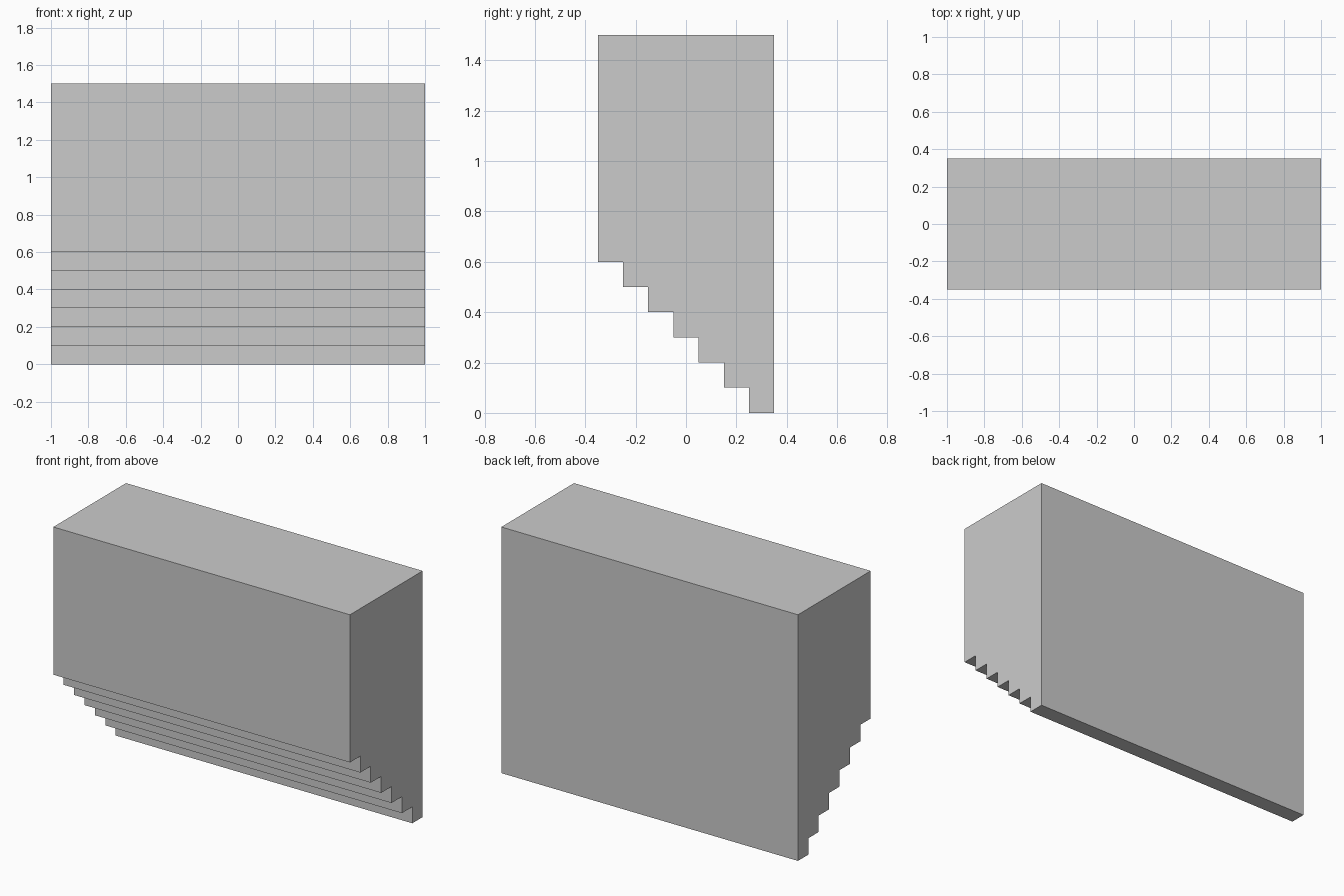
import bpy, bmesh

if "Cube" in bpy.data.objects:
    bpy.data.objects.remove(bpy.data.objects["Cube"])

WIDTH, HALF_DEPTH, HEIGHT = 2.0, 0.35, 1.5
STEP, STEPS = 0.1, 7

# Side profile (y, z): plain back and top, stepped underside rising to the front
profile = [(HALF_DEPTH, HEIGHT), (-HALF_DEPTH, HEIGHT)]
for i in range(STEPS):
    y = -HALF_DEPTH + i * STEP
    z = (STEPS - 1 - i) * STEP
    profile += [(y, z), (y + STEP, z)]

# Extrude the profile across the width
bm = bmesh.new()
face = bm.faces.new([bm.verts.new((-WIDTH / 2, y, z)) for y, z in profile])
ext = bmesh.ops.extrude_face_region(bm, geom=[face], use_keep_orig=True)
moved = [g for g in ext["geom"] if isinstance(g, bmesh.types.BMVert)]
bmesh.ops.translate(bm, verts=moved, vec=(WIDTH, 0, 0))
bmesh.ops.recalc_face_normals(bm, faces=bm.faces)

mesh = bpy.data.meshes.new("stepped_block")
bm.to_mesh(mesh)
bm.free()
block = bpy.data.objects.new("stepped_block", mesh)
bpy.context.collection.objects.link(block)
